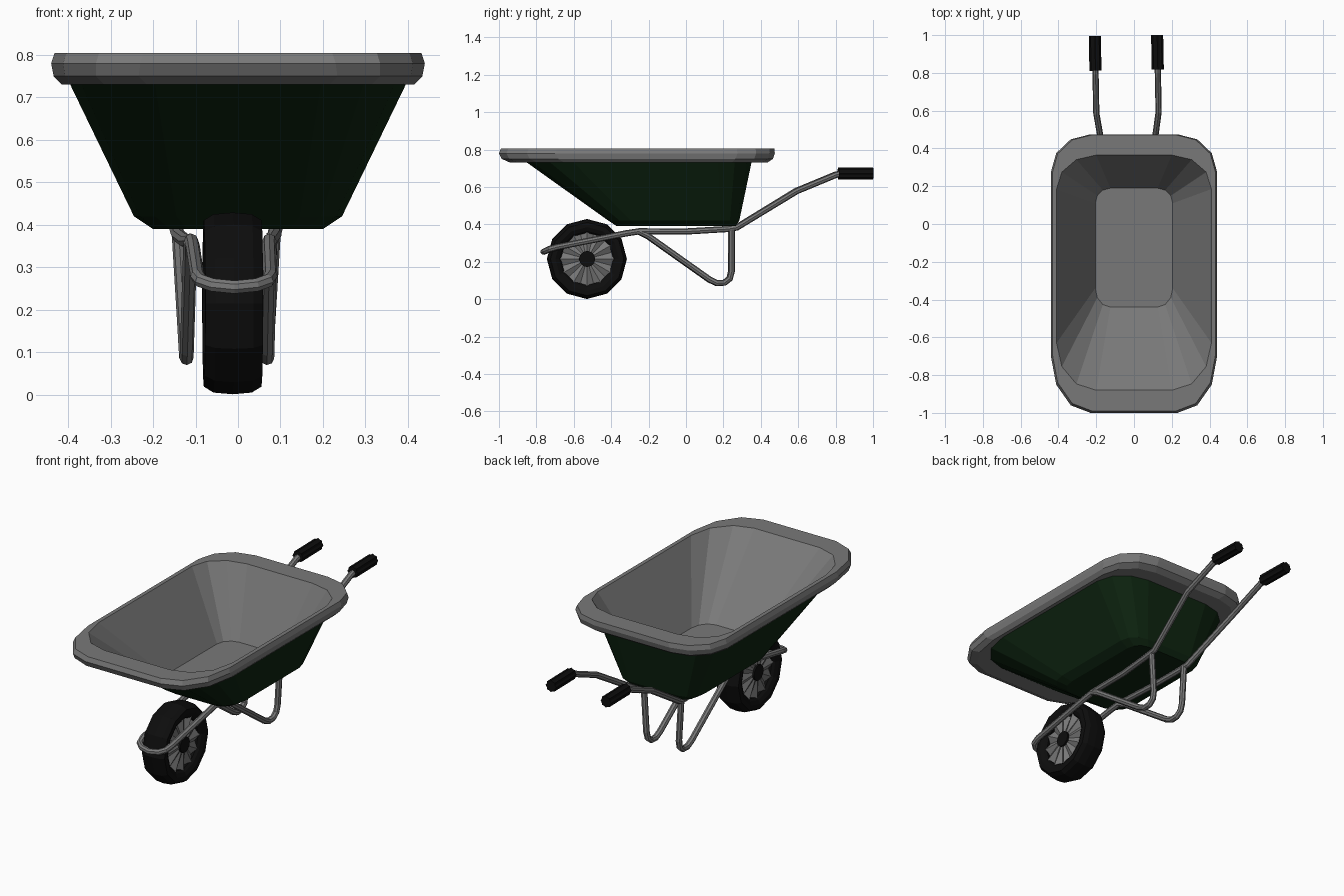
import bpy, bmesh
from math import sin, cos, pi

cube = bpy.data.objects.get("Cube")
if cube:
    bpy.data.objects.remove(cube)


def material(name, rgb):
    m = bpy.data.materials.new(name)
    m.use_nodes = True
    m.diffuse_color = (*rgb, 1)
    m.node_tree.nodes["Principled BSDF"].inputs["Base Color"].default_value = (*rgb, 1)
    return m


GREY = material("grey metal", (0.19, 0.19, 0.19))
GREEN = material("dark green paint", (0.004, 0.017, 0.005))
BLACK = material("black rubber", (0.004, 0.004, 0.004))


def place_on_chassis(obj):
    # The chassis sits slightly turned under the tray
    obj.location.x = -0.023
    obj.rotation_euler.z = 0.0196


def loft(name, rings, mats, rule=lambda i: 0, loop=False):
    """Bridge equal-length rings; cap both ends unless they form a loop."""
    bm = bmesh.new()
    rows = [[bm.verts.new(p) for p in ring] for ring in rings]
    n = len(rows[0])
    pairs = list(zip(rows, rows[1:]))
    if loop:
        pairs.append((rows[-1], rows[0]))
    for i, (a, b) in enumerate(pairs):
        for j in range(n):
            k = (j + 1) % n
            bm.faces.new((a[j], a[k], b[k], b[j])).material_index = rule(i)
    if not loop:
        bm.faces.new(rows[0]).material_index = rule(0)
        bm.faces.new(rows[-1]).material_index = rule(len(rows) - 2)
    bmesh.ops.recalc_face_normals(bm, faces=bm.faces)
    mesh = bpy.data.meshes.new(name)
    bm.to_mesh(mesh)
    bm.free()
    for m in mats:
        mesh.materials.append(m)
    obj = bpy.data.objects.new(name, mesh)
    bpy.context.collection.objects.link(obj)
    return obj


def tube(name, points, radius=0.0165):
    curve = bpy.data.curves.new(name, "CURVE")
    curve.dimensions = "3D"
    curve.bevel_depth = radius
    curve.bevel_resolution = 2
    curve.use_fill_caps = True
    spline = curve.splines.new("POLY")
    spline.points.add(len(points) - 1)
    for p, co in zip(spline.points, points):
        p.co = (*co, 1)
    spline.use_smooth = False
    curve.materials.append(GREY)
    obj = bpy.data.objects.new(name, curve)
    bpy.context.collection.objects.link(obj)
    place_on_chassis(obj)


def rounded_rect(half_x, front, back, z, rx, r_front, r_back):
    """Plan outline with three facets on each corner."""
    corners = ((1, back, -r_back, 0), (-1, back, -r_back, 1),
               (-1, front, r_front, 2), (1, front, r_front, 3))
    ring = []
    for sx, y, ry, quarter in corners:
        for s in range(4):
            a = (quarter + s / 3) * pi / 2
            ring.append((sx * (half_x - rx) + rx * cos(a),
                         y + ry + abs(ry) * sin(a), z))
    return ring


# Tray: green outer shell, grey rolled rim and grey inner liner
tray_rings = [rounded_rect(*r) for r in (
    (0.20, -0.37, 0.265, 0.39, 0.08, 0.10, 0.08),
    (0.245, -0.415, 0.285, 0.42, 0.10, 0.12, 0.10),
    (0.395, -0.85, 0.35, 0.73, 0.20, 0.25, 0.18),
    (0.415, -0.94, 0.435, 0.73, 0.20, 0.29, 0.19),
    (0.434, -0.985, 0.465, 0.75, 0.20, 0.30, 0.20),
    (0.44, -1.0, 0.475, 0.78, 0.21, 0.30, 0.20),
    (0.432, -0.99, 0.472, 0.805, 0.21, 0.30, 0.20),
    (0.41, -0.88, 0.365, 0.805, 0.21, 0.25, 0.18),
    (0.205, -0.44, 0.19, 0.46, 0.08, 0.10, 0.08))]
loft("tray", tray_rings, [GREEN, GREY], lambda i: 0 if i < 2 else 1)

# Wheel
AXLE_Y, AXLE_Z = -0.53, 0.215


def wheel_ring(x, r, n=12, pleat=0):
    return [(x + pleat * (i % 2), AXLE_Y + r * sin(2 * pi * i / n),
             AXLE_Z + r * cos(2 * pi * i / n)) for i in range(n)]


half_tyre = [(0.045, 0.14), (0.058, 0.15), (0.068, 0.17), (0.068, 0.196), (0.045, 0.21)]
tyre_profile = half_tyre + [(0, 0.214)] + [(-x, r) for x, r in reversed(half_tyre)]
place_on_chassis(loft("tyre", [wheel_ring(*p) for p in tyre_profile], [BLACK], loop=True))
place_on_chassis(loft("pleated_wheel_disc", [
    wheel_ring(0.05, 0.035, 24), wheel_ring(0.052, 0.146, 24, -0.025),
    wheel_ring(-0.052, 0.146, 24, 0.025), wheel_ring(-0.05, 0.035, 24)], [GREY]))
place_on_chassis(loft("wheel_hub", [wheel_ring(-0.06, 0.043), wheel_ring(0.06, 0.043)], [BLACK]))

# Main frame: one bent tube from grip to grip, looping round the wheel
half_frame = [(0.165, 0.84, 0.673), (0.165, 0.80, 0.665), (0.165, 0.59, 0.578),
              (0.115, 0.27, 0.383), (0.113, 0.22, 0.375), (0.10, 0.0, 0.362),
              (0.092, -0.25, 0.363), (0.09, -0.32, 0.352), (0.086, -0.69, 0.279),
              (0.078, -0.73, 0.268), (0.05, -0.752, 0.258)]
tube("main_frame", half_frame + [(0, -0.762, 0.253)]
     + [(-x, y, z) for x, y, z in reversed(half_frame)])

# Bent legs and ridged handle grips
leg_path = [(0.112, 0.243, 0.38), (0.098, 0.243, 0.15), (0.096, 0.233, 0.11),
            (0.095, 0.205, 0.088), (0.095, 0.165, 0.086), (0.095, 0.125, 0.105),
            (0.094, -0.20, 0.335), (0.094, -0.25, 0.36)]


def grip_ring(x, y, scale=1):
    return [(x + scale * (0.032 - 0.005 * (i % 2)) * cos(pi * i / 8), y,
             0.673 + scale * (0.032 - 0.005 * (i % 2)) * sin(pi * i / 8)) for i in range(16)]


for side, s in (("left", 1), ("right", -1)):
    tube(side + "_leg", [(s * x, y, z) for x, y, z in leg_path])
    place_on_chassis(loft(side + "_grip", [
        grip_ring(s * 0.165, 0.815), grip_ring(s * 0.165, 0.998)], [BLACK]))
